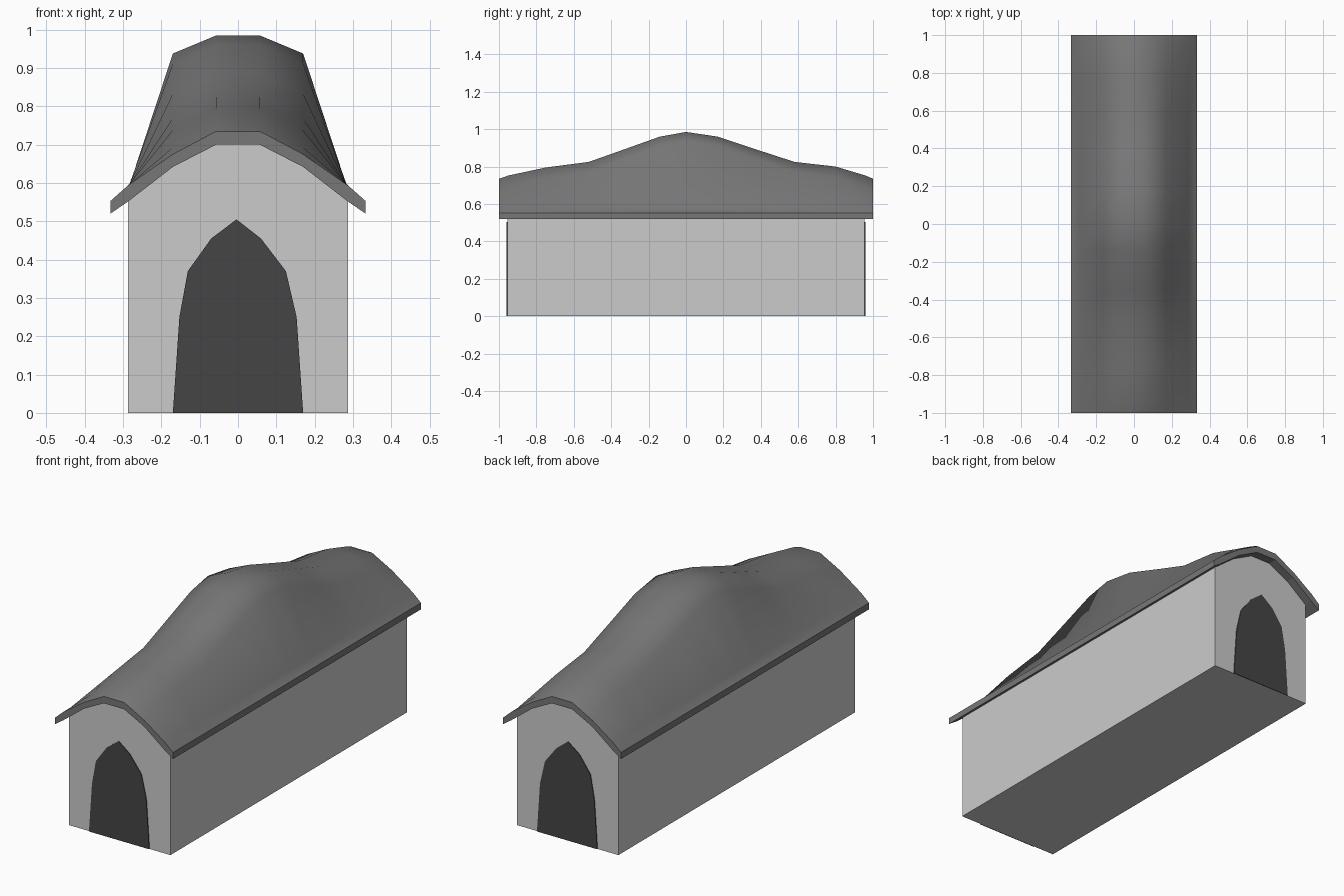
import bpy

cube = bpy.data.objects.get("Cube")
if cube:
    bpy.data.objects.remove(cube, do_unlink=True)


def material(name, value):
    mat = bpy.data.materials.new(name)
    mat.use_nodes = True
    colour = (value, value, value, 1)
    mat.diffuse_color = colour
    mat.node_tree.nodes["Principled BSDF"].inputs["Base Color"].default_value = colour
    return mat


def loft(name, sections, mat, smooth_strips=0):
    """Skin closed sections [(y, [(x, z), ...]), ...]; the first strips may be smooth."""
    n = len(sections[0][1])
    verts = [(x, y, z) for y, outline in sections for x, z in outline]
    faces = [list(range(n)), list(range(len(verts) - n, len(verts)))[::-1]]
    smooth = [False, False]
    for row in range(len(sections) - 1):
        for i in range(n):
            a, b = row * n + i, row * n + (i + 1) % n
            faces.append([a, a + n, b + n, b])
            smooth.append(i < smooth_strips)
    mesh = bpy.data.meshes.new(name)
    mesh.from_pydata(verts, [], faces)
    mesh.polygons.foreach_set("use_smooth", smooth)
    mesh.materials.append(mat)
    obj = bpy.data.objects.new(name, mesh)
    bpy.context.collection.objects.link(obj)
    return obj


def mirrored(half):
    """Complete a left-hand outline with its reflection."""
    return half + [(-x, z) for x, z in reversed(half)]


wall_mat = material("pale grey wall", 0.6)
roof_mat = material("dark grey roof", 0.185)
door_mat = material("charcoal doorway", 0.06)

# Roof: an arched sheet whose ridge swells into a hump at mid length
underside = mirrored([(-0.333, 0.52), (-0.285, 0.553), (-0.17, 0.642), (-0.057, 0.70)])
ridge = [(-1, 0.735), (-0.95, 0.752), (-0.75, 0.795), (-0.52, 0.825), (-0.35, 0.885),
         (-0.14, 0.96), (0, 0.985), (0.17, 0.96), (0.38, 0.89), (0.58, 0.825),
         (0.8, 0.80), (0.96, 0.752), (1, 0.735)]
sections = []
for y, top in ridge:
    swell = (top - 0.735) / 0.25
    upper = mirrored([(-0.333, 0.553), (-0.288, 0.593 - 0.015 * swell),
                      (-0.17, top - 0.06 + 0.013 * swell), (-0.057, top)])
    sections.append((y, upper + underside[::-1]))
loft("roof", sections, roof_mat, smooth_strips=7)

# Body: a long hall whose gables follow the roof underside
gable = mirrored([(-0.287, 0), (-0.287, 0.555), (-0.17, 0.65), (-0.057, 0.708)])
loft("body", [(-0.955, gable), (0.955, gable)], wall_mat)

# Pointed doorways on both ends
arch = [(-0.17, 0), (-0.153, 0.25), (-0.131, 0.37), (-0.07, 0.455), (-0.004, 0.505),
        (0.06, 0.455), (0.125, 0.37), (0.153, 0.25), (0.17, 0)]
for name, near, far in (("front_doorway", -0.959, -0.954), ("back_doorway", 0.954, 0.959)):
    loft(name, [(near, arch), (far, arch)], door_mat)
